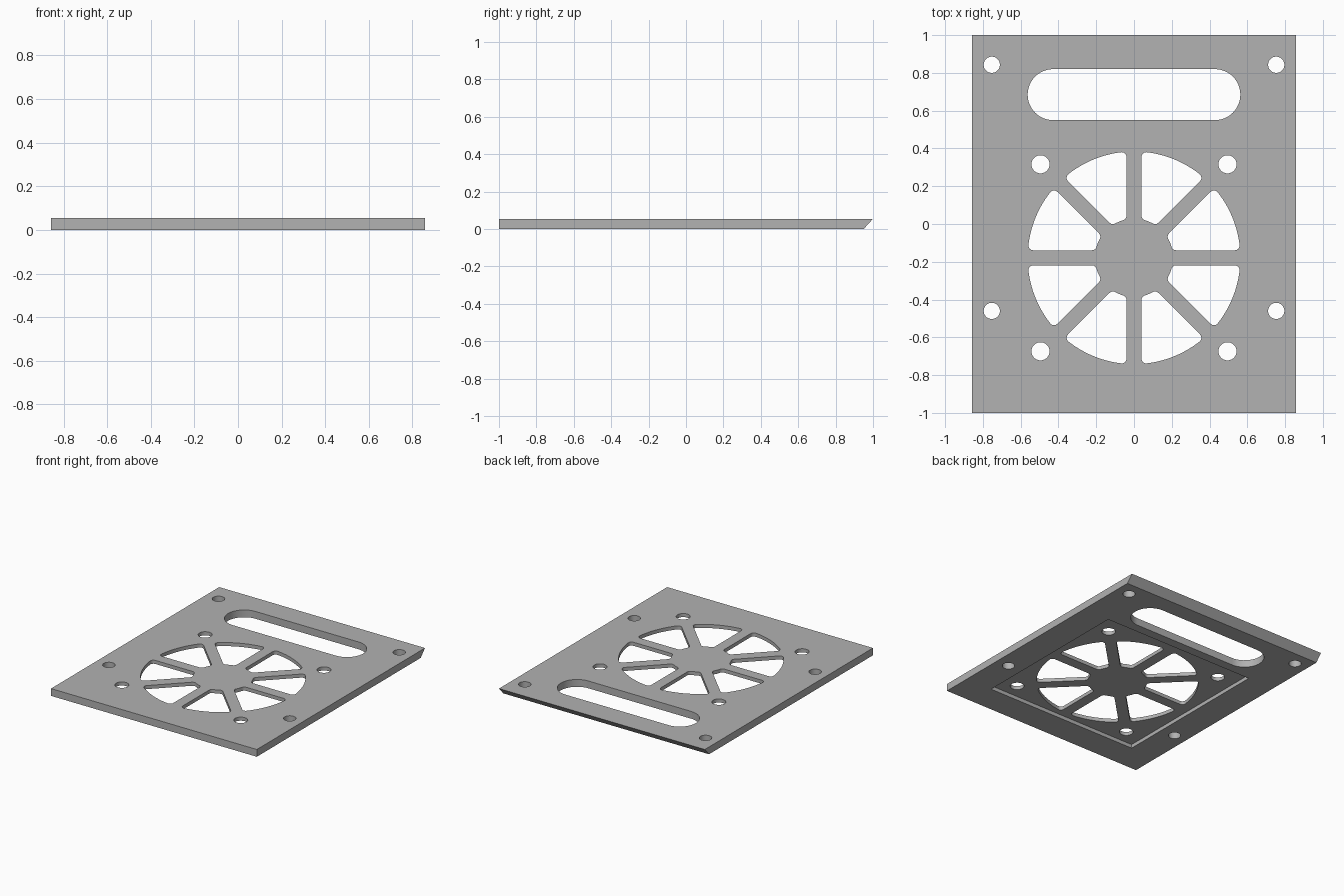
import bpy, bmesh
from math import sin, cos, asin, pi, radians

cube = bpy.data.objects.get("Cube")
if cube:
    bpy.data.objects.remove(cube, do_unlink=True)

WIDTH, LENGTH, THICK = 1.714, 2.0, 0.055
FAN_Y = -0.179            # centre of the fan grille
RECESS = 0.028            # depth of the pocket underneath

grey = bpy.data.materials.new("mid grey")
grey.use_nodes = True
colour = (0.445, 0.445, 0.445, 1)
grey.diffuse_color = colour
grey.node_tree.nodes["Principled BSDF"].inputs["Base Color"].default_value = colour


def arc(cx, cy, r, start, end, steps):
    """Points along an arc, angles in radians."""
    angles = [start + (end - start) * i / steps for i in range(steps + 1)]
    return [(cx + r * cos(a), cy + r * sin(a)) for a in angles]


def circle(cx, cy, r):
    return arc(cx, cy, r, 0, 2 * pi, 40)[:-1]


def rectangle(x0, x1, y0, y1):
    return [(x0, y0), (x1, y0), (x1, y1), (x0, y1)]


def slot(half, cy, r):
    """Long opening with round ends."""
    return (arc(half - r, cy, r, -pi / 2, pi / 2, 24)
            + arc(r - half, cy, r, pi / 2, 3 * pi / 2, 24))


def fan_sector(turn, outer=0.563, hub=0.207, half_spoke=0.04, fillet=0.025):
    """Opening between two spokes, with filleted corners."""
    span = pi / 4
    ro, ri = outer - fillet, hub + fillet
    a = asin((half_spoke + fillet) / ro)
    b = asin((half_spoke + fillet) / ri)

    def corner(r, ang, n0, n1):
        return arc(r * cos(ang), r * sin(ang), fillet, n0, n1, 6)

    pts = corner(ro, a, -pi / 2, a)
    pts += arc(0, 0, outer, a, span - a, 14)[1:-1]
    pts += corner(ro, span - a, span - a, span + pi / 2)
    pts += corner(ri, span - b, span + pi / 2, span - b + pi)
    pts += arc(0, 0, hub, span - b, b, 4)[1:-1]
    pts += corner(ri, b, b + pi, 3 * pi / 2)
    c, s = cos(turn), sin(turn)
    return [(x * c - y * s, x * s + y * c + FAN_Y) for x, y in pts]


def prisms(name, outlines, z0, z1):
    """One object of upright prisms, one for each outline."""
    bm = bmesh.new()
    for outline in outlines:
        low = [bm.verts.new((x, y, z0)) for x, y in outline]
        high = [bm.verts.new((x, y, z1)) for x, y in outline]
        bm.faces.new(low[::-1])
        bm.faces.new(high)
        n = len(low)
        for i in range(n):
            j = (i + 1) % n
            bm.faces.new((low[i], low[j], high[j], high[i]))
    bmesh.ops.recalc_face_normals(bm, faces=bm.faces)
    mesh = bpy.data.meshes.new(name)
    bm.to_mesh(mesh)
    bm.free()
    obj = bpy.data.objects.new(name, mesh)
    bpy.context.collection.objects.link(obj)
    return obj


# Plate, with the back edge slanting in towards the bottom
plate = prisms("fan_plate", [rectangle(-WIDTH / 2, WIDTH / 2, -LENGTH / 2, LENGTH / 2)], 0, THICK)
plate.data.materials.append(grey)
for v in plate.data.vertices:
    if v.co.y > 0 and v.co.z < THICK / 2:
        v.co.y -= 0.05

# Square pocket underneath
pocket = prisms("pocket_cutter", [rectangle(-0.637, 0.637, -0.785, 0.48)], -0.1, RECESS)

# Through openings: grille sectors, cable slot and screw holes
openings = [fan_sector(i * pi / 4) for i in range(8)]
openings.append(slot(0.563, 0.685, 0.135))
for side in (-1, 1):
    openings += [circle(side * 0.753, y, 0.043) for y in (0.843, -0.46)]
    openings += [circle(side * 0.495, FAN_Y + dy, 0.048) for dy in (-0.495, 0.495)]
holes = prisms("opening_cutter", openings, -0.2, 0.2)

for cutter in (pocket, holes):
    mod = plate.modifiers.new(cutter.name, 'BOOLEAN')
    mod.operation = 'DIFFERENCE'
    mod.solver = 'EXACT'
    mod.object = cutter
    cutter.hide_render = True

# Apply the cuts and drop the cutters
bpy.ops.object.select_all(action='DESELECT')
plate.select_set(True)
bpy.context.view_layer.objects.active = plate
for name in [m.name for m in plate.modifiers]:
    bpy.ops.object.modifier_apply(modifier=name)
for cutter in (pocket, holes):
    bpy.data.objects.remove(cutter, do_unlink=True)
bpy.ops.object.shade_smooth_by_angle(angle=radians(30))
